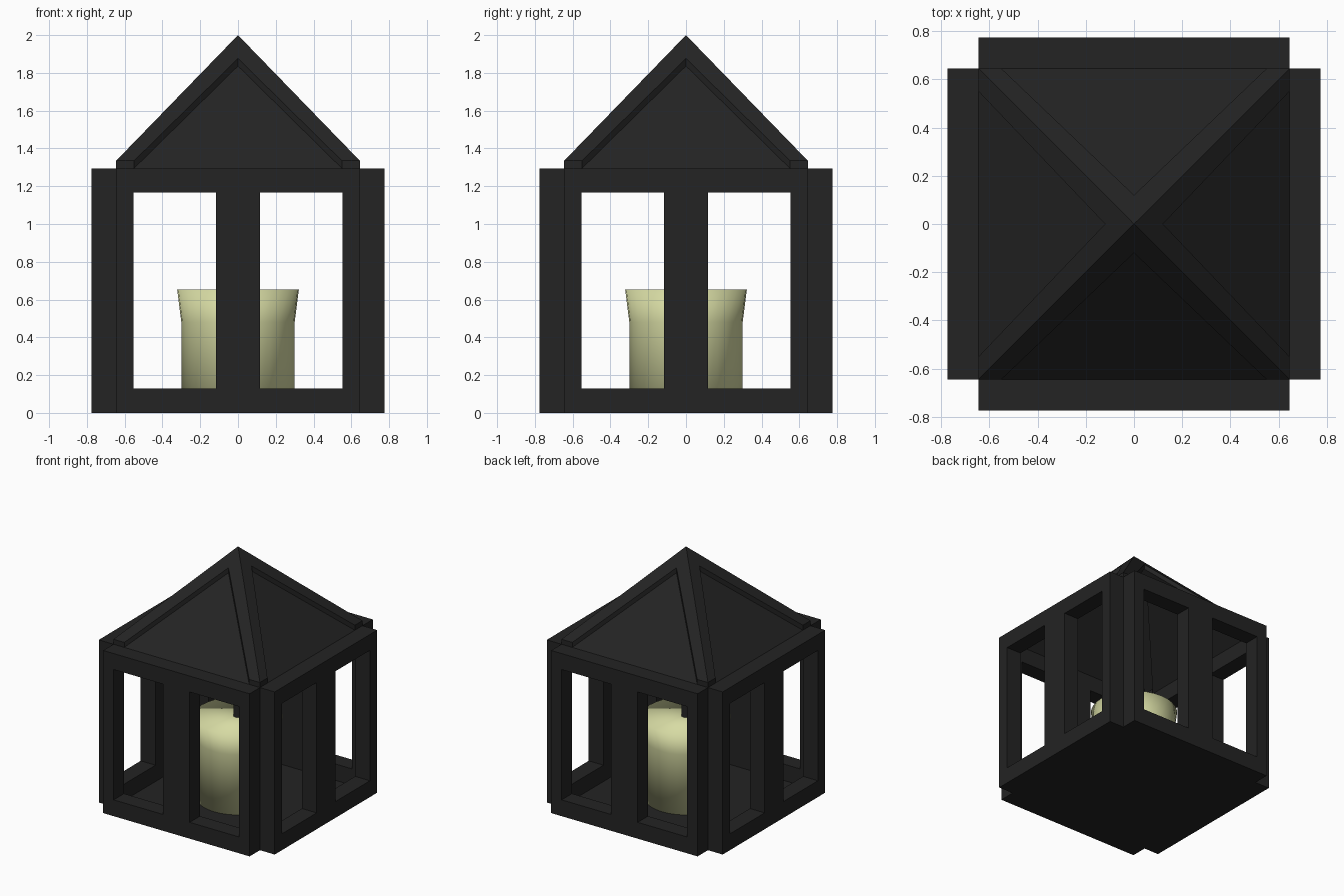
import bpy, bmesh, math
from mathutils import Matrix, Vector

if "Cube" in bpy.data.objects:
    bpy.data.objects.remove(bpy.data.objects["Cube"])


def material(name, rgb):
    m = bpy.data.materials.new(name)
    m.diffuse_color = (*rgb, 1)
    m.use_nodes = True
    m.node_tree.nodes["Principled BSDF"].inputs["Base Color"].default_value = m.diffuse_color
    return m


BLACK = material("charcoal_black", (0.017, 0.017, 0.017))
WAX = material("pale_wax", (0.68, 0.71, 0.37))

HALF = 0.645      # inner half width, also the eave
THICK = 0.13      # frame thickness
WALL = 1.295      # wall height
EAVE = 1.335      # top of the hip beam ends
DROP = EAVE - WALL


def add_object(name, bm, mat, smooth=False):
    bmesh.ops.remove_doubles(bm, verts=bm.verts, dist=1e-5)
    bmesh.ops.recalc_face_normals(bm, faces=bm.faces)
    for f in bm.faces:
        f.smooth = smooth
    me = bpy.data.meshes.new(name)
    bm.to_mesh(me)
    bm.free()
    me.materials.append(mat)
    ob = bpy.data.objects.new(name, me)
    bpy.context.collection.objects.link(ob)
    return ob


# Window frames: a cell grid with two openings, extruded inwards, on four sides
xs = (-HALF, -0.553, -0.117, 0.117, 0.553, HALF)
zs = (0, 0.13, 1.168, WALL)
for i, side in enumerate(("front", "right", "back", "left")):
    bm = bmesh.new()
    for a in range(5):
        for b in range(3):
            if b == 1 and a in (1, 3):
                continue
            bm.faces.new([bm.verts.new((xs[a + p], -HALF - THICK, zs[b + q]))
                          for p, q in ((0, 0), (1, 0), (1, 1), (0, 1))])
    bmesh.ops.remove_doubles(bm, verts=bm.verts, dist=1e-5)
    ext = bmesh.ops.extrude_face_region(bm, geom=bm.faces[:], use_keep_orig=True)
    bmesh.ops.translate(bm, vec=(0, THICK, 0),
                        verts=[g for g in ext["geom"] if isinstance(g, bmesh.types.BMVert)])
    bm.transform(Matrix.Rotation(i * math.pi / 2, 4, 'Z'))
    add_object(side + "_window_frame", bm, BLACK)

# Roof: hollow pyramid, each slope with a sunken triangle between raised hips
bm = bmesh.new()
slope = (2.0 - EAVE) / HALF
apex = Vector((0, 0, 2))
tip = Vector((0, -0.12, 2 - 0.12 * slope))
down = Vector((0, 0, -DROP))
for i in range(4):
    rot = Matrix.Rotation(i * math.pi / 2, 3, 'Z')

    def face(*pts):
        bm.faces.new([bm.verts.new(rot @ p) for p in pts])

    for s in (-1, 1):
        corner = Vector((s * HALF, -HALF, EAVE))
        inner = Vector((s * 0.55, -HALF, EAVE))
        face(corner, inner, tip, apex)                      # hip beam top
        face(corner + down, inner + down, inner, corner)    # beam end
        face(inner + down, tip + down, tip, inner)          # recess side
    face(Vector((-0.55, -HALF, WALL)), Vector((0.55, -HALF, WALL)), tip + down)
add_object("roof", bm, BLACK)

# Floor
bm = bmesh.new()
bmesh.ops.create_grid(bm, x_segments=1, y_segments=1, size=HALF)
add_object("floor", bm, BLACK)


# Candle: round profile with a flared top, smooth all over
def lathe(name, profile, mat, n, smooth):
    bm = bmesh.new()
    rings = [[bm.verts.new((r * math.cos(2 * math.pi * k / n),
                            r * math.sin(2 * math.pi * k / n), z))
              for k in range(n)] for r, z in profile]
    for lo, hi in zip(rings, rings[1:]):
        for k in range(n):
            bm.faces.new((lo[k], lo[(k + 1) % n], hi[(k + 1) % n], hi[k]))
    bm.faces.new(rings[0][::-1])
    bm.faces.new(rings[-1])
    return add_object(name, bm, mat, smooth)


lathe("candle", [(0.3, 0.001), (0.3, 0.48), (0.322, 0.652)], WAX, 32, True)
lathe("wick", [(0.033, 0.645), (0.033, 0.8)], BLACK, 12, False)
